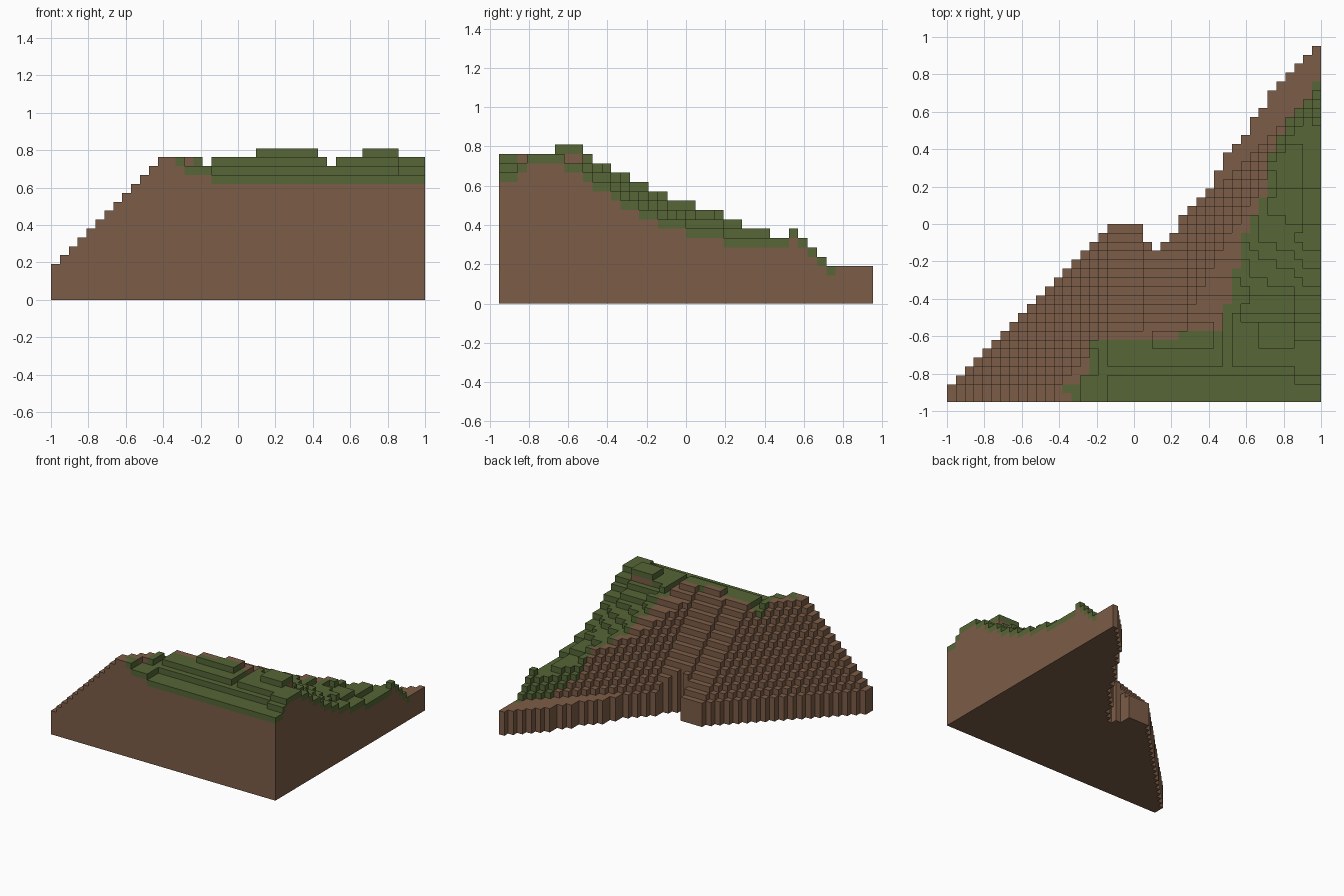
import bpy
import bmesh

old = bpy.data.objects.get("Cube")
if old:
    bpy.data.objects.remove(old, do_unlink=True)

NX, NY = 42, 40
CELL = 2 / NX


def make_material(name, colour):
    mat = bpy.data.materials.new(name)
    mat.use_nodes = True
    rgba = (*colour, 1)
    mat.diffuse_color = rgba
    mat.node_tree.nodes["Principled BSDF"].inputs["Base Color"].default_value = rgba
    return mat


def expand(runs):
    """Turn (value, count) pairs into a flat list."""
    return [value for value, count in runs for _ in range(count)]


# Plan outline: number of cells from the front edge, for each column
spur = [20] * 4
notch = [18, 17, 18, 19]
far_edge = [21, 22, 23, 24, 26, 28, 29, 30, 32, 33, 35, 36, 37, 38, 39, 40]
depth = [i + 2 for i in range(18)] + spur + notch + far_edge
# Outline without the notch, which sets how the bank slopes
slope_depth = depth[:22] + [21] * 4 + far_edge

# Skyline limits across the width and along the depth
skyline = [min(4 + i, 16) for i in range(17)] + expand(
    [(15, 1), (16, 5), (17, 7), (16, 1), (15, 1), (16, 3), (17, 4), (16, 3)])
ridge = expand([(16, 6), (17, 3), (16, 1), (15, 2), (14, 2), (13, 2), (12, 2),
                (11, 3), (10, 3), (9, 5), (8, 7), (7, 1), (6, 1), (5, 1), (4, 1)])
# Heights on the cut side, and on the grassy front terraces
side = expand([(14, 2), (15, 1), (16, 4), (15, 2), (14, 1), (13, 2), (12, 1),
               (11, 2), (10, 2), (9, 3), (8, 4), (7, 7), (8, 5), (7, 1),
               (6, 1), (5, 1), (4, 1)])
side += [4] * (NY - len(side))
terrace = expand([(14, 3), (15, 1), (16, 2), (17, 3)])
# First grassy column in each row
grass_start = expand([(14, 1), (13, 1), (15, 1), (16, 4), (26, 1), (31, 3),
                      (32, 4), (33, 4), (34, 2), (35, 2), (36, 5), (37, 2),
                      (38, 2), (39, 1), (40, 1), (41, 2), (NX, 5)])


def inside(i, j):
    return 0 <= i < NX and 0 <= j < depth[i]


def bank(i, j):
    """Height of the bare stepped bank, from the distance to the outline."""
    reach = min(slope_depth[k] - j + abs(i - k) for k in range(NX))
    return 3 + max(1, min(reach, i + 1))


def height(i, j):
    if not inside(i, j):
        return 0
    h = min(bank(i, j), skyline[i], ridge[j])
    if j < len(terrace):
        if i >= 39:
            h = min(h, side[j])
        elif i >= 18:
            h = min(h, terrace[j])
        elif i >= 15 and j < 3:
            h = min(h, 15)
    elif i >= grass_start[j]:
        # Grass falls from the bare ridge to the cut side
        t = (i - grass_start[j] + 1) / (NX - grass_start[j])
        h = min(h, round(ridge[j] + (side[j] - ridge[j]) * t))
    return h


def is_grass(i, j):
    return i >= grass_start[j]


# Build one closed stepped surface
bm = bmesh.new()


def quad(corners, material):
    verts = [bm.verts.new(((x - NX / 2) * CELL, (y - NY / 2) * CELL, z * CELL))
             for x, y, z in corners]
    bm.faces.new(verts).material_index = material


def wall(a, b, low, high, material):
    quad([(*a, low), (*b, low), (*b, high), (*a, high)], material)


for i in range(NX):
    for j in range(depth[i]):
        h = height(i, j)
        grass = is_grass(i, j)
        p = [(i, j), (i + 1, j), (i + 1, j + 1), (i, j + 1)]
        quad([(*c, h) for c in p], int(grass))
        quad([(*c, 0) for c in reversed(p)], 0)
        # Exposed walls; the uppermost cell of a grassy column is turf
        for k, (di, dj) in enumerate([(0, -1), (1, 0), (0, 1), (-1, 0)]):
            low = height(i + di, j + dj)
            a, b = p[k], p[(k + 1) % 4]
            soil_top = h - 1 if grass else h
            if low < soil_top:
                wall(a, b, low, soil_top, 0)
            if grass and low < h:
                wall(a, b, soil_top, h, 1)

bmesh.ops.remove_doubles(bm, verts=bm.verts, dist=CELL / 100)
mesh = bpy.data.meshes.new("terraced_hill")
bm.to_mesh(mesh)
bm.free()
mesh.materials.append(make_material("soil_brown", (0.202, 0.108, 0.062)))
mesh.materials.append(make_material("grass_green", (0.092, 0.133, 0.037)))
hill = bpy.data.objects.new("terraced_hill", mesh)
bpy.context.collection.objects.link(hill)
